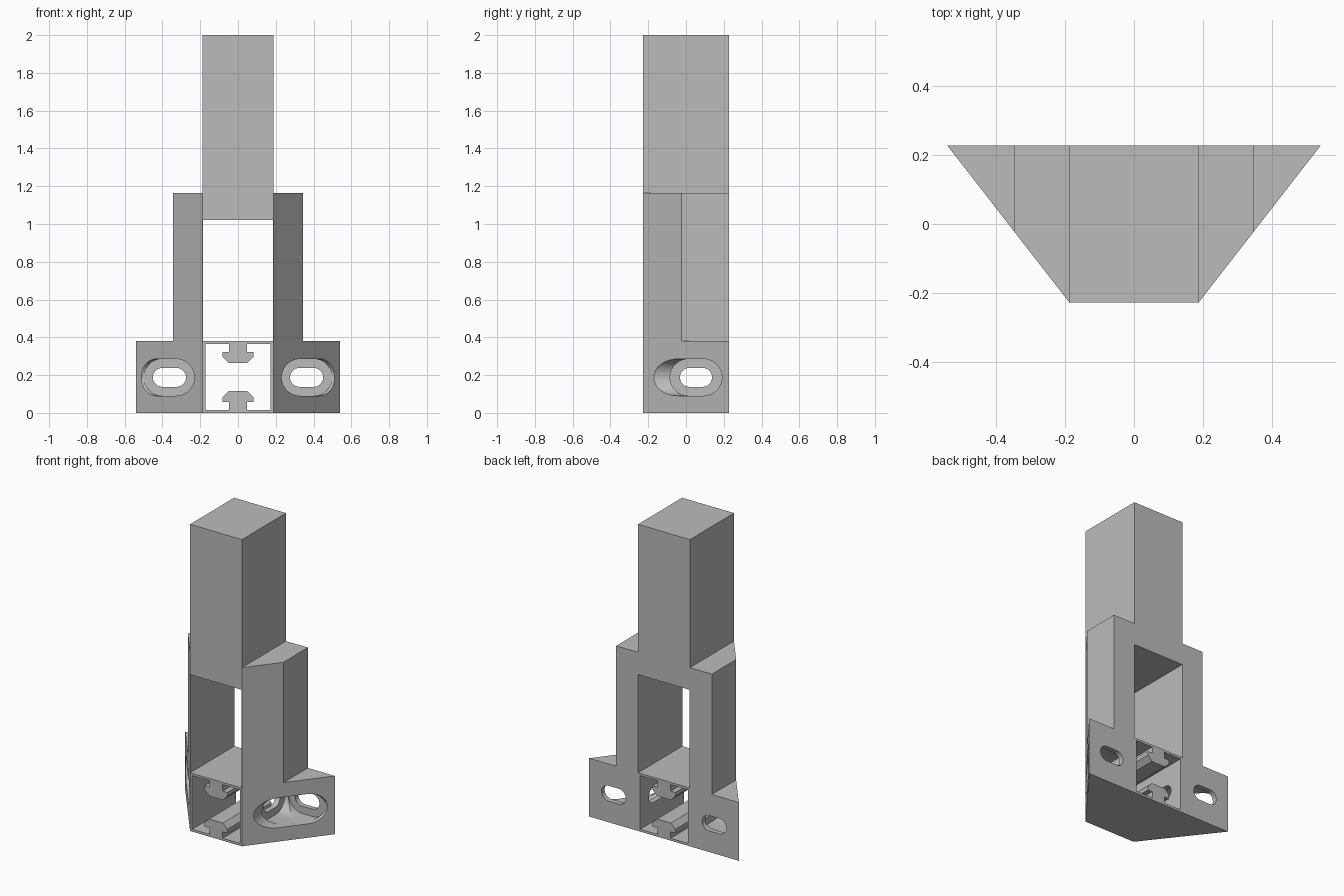
import bpy, bmesh, math

if "Cube" in bpy.data.objects:
    bpy.data.objects.remove(bpy.data.objects["Cube"], do_unlink=True)

DEPTH = 0.227      # half depth
POST = 0.187       # half width of post
WING = 0.345       # half width of side wings
FOOT = 0.54        # half width of foot at the back
FOOT_H, WING_H, TOP = 0.38, 1.165, 2.0
SLOT_Z = 0.188

grey = bpy.data.materials.new("plain grey")
grey.use_nodes = True
grey.diffuse_color = (0.5, 0.5, 0.5, 1)
grey.node_tree.nodes["Principled BSDF"].inputs["Base Color"].default_value = (0.5, 0.5, 0.5, 1)


def prism(name, outline, axis, start, end):
    """Extrude a 2D outline along one axis."""
    place = {"x": lambda u, v, t: (t, u, v),
             "y": lambda u, v, t: (u, t, v),
             "z": lambda u, v, t: (u, v, t)}[axis]
    bm = bmesh.new()
    a = [bm.verts.new(place(u, v, start)) for u, v in outline]
    b = [bm.verts.new(place(u, v, end)) for u, v in outline]
    bm.faces.new(a)
    bm.faces.new(b[::-1])
    for i in range(len(a)):
        j = (i + 1) % len(a)
        bm.faces.new((a[i], b[i], b[j], a[j]))
    bmesh.ops.recalc_face_normals(bm, faces=bm.faces)
    mesh = bpy.data.meshes.new(name)
    bm.to_mesh(mesh)
    bm.free()
    mesh.materials.append(grey)
    obj = bpy.data.objects.new(name, mesh)
    bpy.context.collection.objects.link(obj)
    return obj


def mirrored(half):
    return half + [(-u, v) for u, v in reversed(half)]


def stadium(centre, width, height, steps=16):
    """Slot outline with round ends."""
    r = height / 2
    pts = []
    for side in (1, -1):
        for i in range(steps + 1):
            angle = math.pi * (i / steps - 0.5)
            pts.append((centre + side * (width / 2 - r + r * math.cos(angle)),
                        SLOT_Z + side * r * math.sin(angle)))
    return pts


def combine(target, cutter, operation="DIFFERENCE"):
    mod = target.modifiers.new("cut", "BOOLEAN")
    mod.operation = operation
    mod.solver = "EXACT"
    mod.object = cutter
    with bpy.context.temp_override(object=target, active_object=target):
        bpy.ops.object.modifier_apply(modifier=mod.name)
    bpy.data.objects.remove(cutter, do_unlink=True)


# Stepped body with slanted front corners
body = prism("post_bracket", mirrored([
    (FOOT + 0.1, 0), (FOOT + 0.1, FOOT_H), (WING, FOOT_H),
    (WING, WING_H), (POST, WING_H), (POST, TOP)]), "y", -0.4, 0.4)
plan = prism("plan_shape", mirrored([(POST, -DEPTH), (FOOT, DEPTH)]), "z", -0.1, 2.1)
combine(body, plan, "INTERSECT")

# Open window under the post
w = POST - 0.001
combine(body, prism("window_cutter", mirrored([(w, FOOT_H), (w, 1.02)]), "y", -1, 1))

# Hollow channel with a rail at the floor and the ceiling
upper = [(0.172, 0.365), (0.048, 0.365), (0.048, 0.323),
         (0.083, 0.323), (0.083, 0.297), (0.05, 0.265)]
lower = [(u, FOOT_H - v) for u, v in reversed(upper)]
combine(body, prism("channel_cutter", mirrored(lower + upper), "y", -1, 1))

# Slot holes and wide pockets in each side of the foot
for s in (1, -1):
    combine(body, prism("front_pocket", stadium(s * 0.365, 0.268, 0.195), "y", -0.8, 0.195))
    combine(body, prism("side_pocket", stadium(0.053, 0.275, 0.195), "x", s * 0.207, s * 0.9))
    combine(body, prism("back_slot", stadium(s * 0.363, 0.175, 0.1), "y", -0.8, 0.8))
    combine(body, prism("side_slot", stadium(0.053, 0.17, 0.1), "x", s * 0.1, s * 0.9))

# Smooth round slot ends, crisp edges
bpy.context.view_layer.objects.active = body
body.select_set(True)
bpy.ops.object.shade_smooth_by_angle(angle=math.radians(30))
